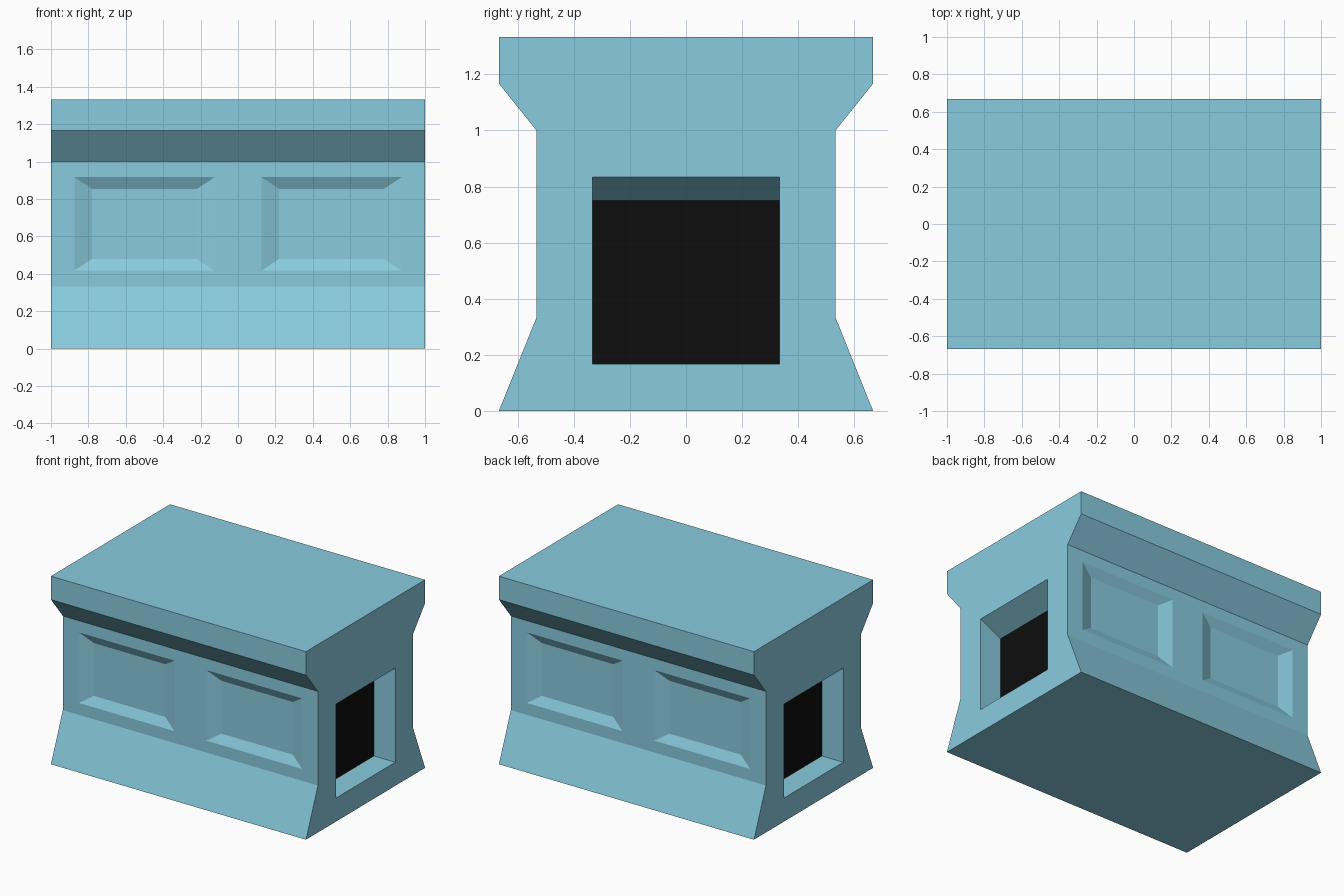
import bpy, bmesh

if "Cube" in bpy.data.objects:
    bpy.data.objects.remove(bpy.data.objects["Cube"])


def material(name, rgb):
    m = bpy.data.materials.new(name)
    m.diffuse_color = (*rgb, 1)
    m.use_nodes = True
    m.node_tree.nodes["Principled BSDF"].inputs["Base Color"].default_value = m.diffuse_color
    return m


BLUE = material("pale_blue", (0.25, 0.60, 0.73))
BLACK = material("black", (0.004, 0.004, 0.004))


def loft(name, ring_a, ring_b):
    """Closed solid between two matching rings of points."""
    bm = bmesh.new()
    a = [bm.verts.new(p) for p in ring_a]
    b = [bm.verts.new(p) for p in ring_b]
    n = len(a)
    bm.faces.new(a)
    bm.faces.new(b)
    for i in range(n):
        j = (i + 1) % n
        bm.faces.new((a[i], a[j], b[j], b[i]))
    bmesh.ops.recalc_face_normals(bm, faces=bm.faces)
    me = bpy.data.meshes.new(name)
    bm.to_mesh(me)
    bm.free()
    ob = bpy.data.objects.new(name, me)
    bpy.context.collection.objects.link(ob)
    return ob


# Body: waisted profile run along x
half = [(0.667, 0), (0.533, 0.333), (0.533, 1.0), (0.667, 1.167), (0.667, 1.333)]
profile = half + [(-y, z) for y, z in reversed(half)]
body = loft("counter_body", [(-1, y, z) for y, z in profile],
            [(1, y, z) for y, z in profile])
body.data.materials.append(BLUE)
body.data.materials.append(BLACK)

cutters = []

# End openings with a sloping lintel
for s in (-1, 1):
    side = [(0.833, 0.167), (1.1, 0.167), (1.1, 0.883), (0.833, 0.75)]
    cutters.append(loft("opening_cutter", [(s * x, -0.333, z) for x, z in side],
                        [(s * x, 0.333, z) for x, z in side]))


def rect(cx, y, hw, hh):
    return [(cx + i * hw, y, 0.667 + k * hh)
            for i, k in ((-1, -1), (1, -1), (1, 1), (-1, 1))]


# Sunken bevelled panels, two on the front and two on the back;
# the outer ring overshoots the wall along the same bevel
for s in (-1, 1):
    for cx in (-0.5, 0.5):
        cutters.append(loft("panel_cutter", rect(cx, s * 0.5, 0.28, 0.187),
                            rect(cx, s * 0.566, 0.47, 0.313)))

for c in cutters:
    mod = body.modifiers.new("cut", 'BOOLEAN')
    mod.operation = 'DIFFERENCE'
    mod.solver = 'EXACT'
    mod.object = c

# Bake the cuts, then remove the cutters
bpy.context.view_layer.update()
dg = bpy.context.evaluated_depsgraph_get()
body.data = bpy.data.meshes.new_from_object(body.evaluated_get(dg))
body.modifiers.clear()
for c in cutters:
    bpy.data.objects.remove(c)

# Back wall of each end opening is black
for p in body.data.polygons:
    inner = abs(p.normal.x) > 0.9 and 0.8 < abs(p.center.x) < 0.9 and abs(p.center.y) < 0.4
    p.material_index = 1 if inner else 0
